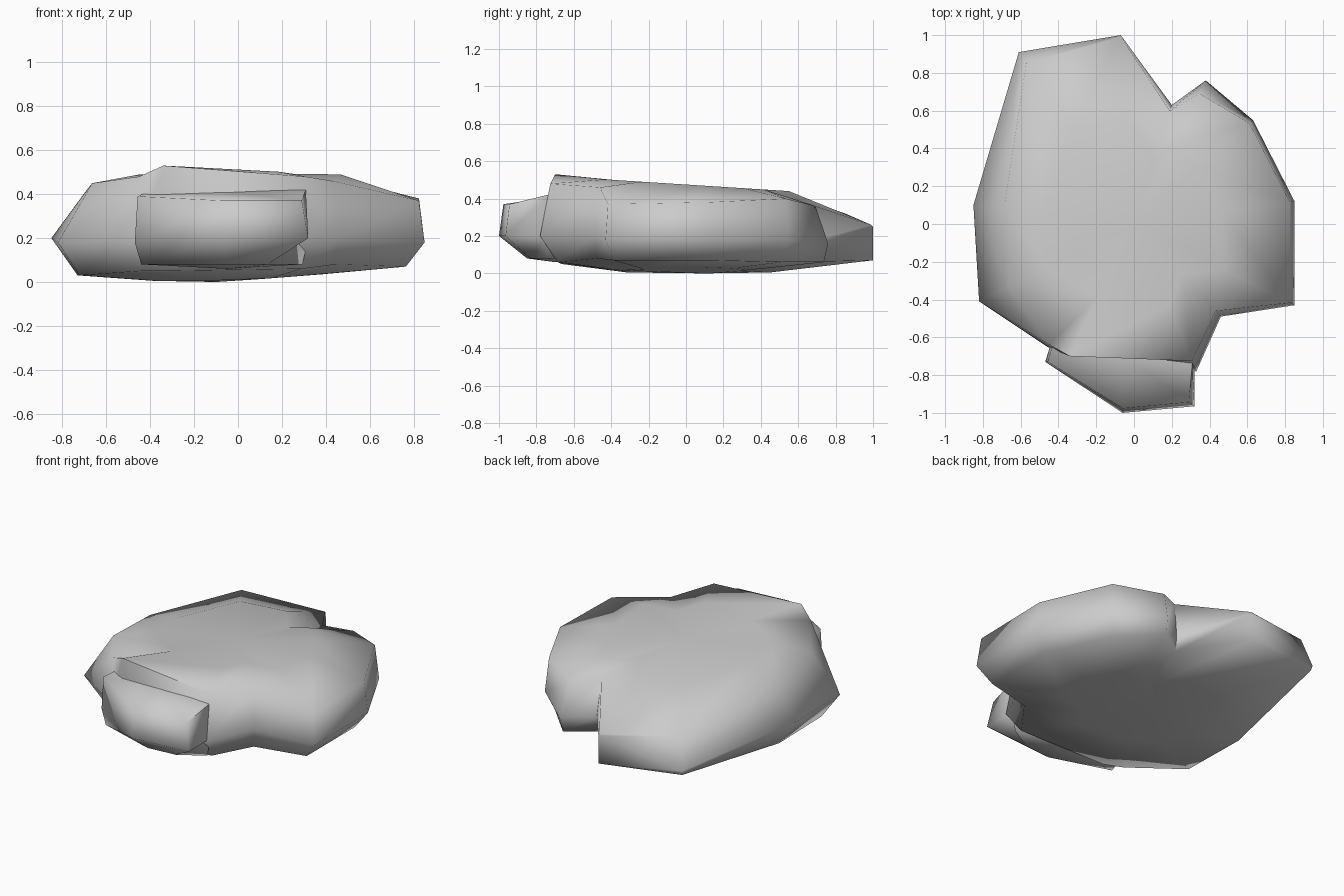
import bpy
import bmesh
import math

if "Cube" in bpy.data.objects:
    bpy.data.objects.remove(bpy.data.objects["Cube"], do_unlink=True)

stone = bpy.data.materials.new("stone_grey")
stone.use_nodes = True
grey = (0.6, 0.6, 0.6, 1)
stone.diffuse_color = grey
stone.node_tree.nodes["Principled BSDF"].inputs["Base Color"].default_value = grey


def loft(name, rings, top_point, bottom_point, smooth_angle):
    """Skin a stack of closed rings and close both ends with fans."""
    bm = bmesh.new()
    loops = [[bm.verts.new(point) for point in ring] for ring in rings]
    count = len(loops[0])
    top = bm.verts.new(top_point)
    bottom = bm.verts.new(bottom_point)
    for i in range(count):
        j = (i + 1) % count
        for lower, upper in zip(loops, loops[1:]):
            bm.faces.new((lower[i], lower[j], upper[j], upper[i]))
        bm.faces.new((loops[-1][i], loops[-1][j], top))
        bm.faces.new((loops[0][j], loops[0][i], bottom))
    bmesh.ops.recalc_face_normals(bm, faces=bm.faces)
    mesh = bpy.data.meshes.new(name)
    bm.to_mesh(mesh)
    bm.free()
    mesh.materials.append(stone)
    rock = bpy.data.objects.new(name, mesh)
    bpy.context.collection.objects.link(rock)
    bpy.ops.object.select_all(action="DESELECT")
    rock.select_set(True)
    bpy.context.view_layer.objects.active = rock
    bpy.ops.object.shade_smooth_by_angle(angle=math.radians(smooth_angle))


# Slab outline: x, y, girth height, rim height, rim scale, foot height, foot scale
slab = [
    (-.46, -.65, .19, .48, .98, .05, .95),
    (-.34, -.7, .2, .53, 1, .05, .95),
    (.33, -.78, .2, .48, .93, .06, .88),
    (.46, -.49, .2, .46, .94, .08, .97),
    (.85, -.43, .18, .37, .97, .07, .9),
    (.85, .12, .18, .38, .97, .07, .9),
    (.63, .55, .18, .4, .97, .06, .93),
    (.38, .76, .16, .36, .91, .06, .97),
    (.2, .63, .16, .39, .95, .06, .97),
    (-.07, 1, .25, .26, .99, .07, 1),
    (-.61, .91, .13, .32, .935, .1, .99),
    (-.85, .1, .2, .42, .81, .03, .86),
    (-.82, -.41, .18, .45, .81, .03, .88),
]
girth = [(x, y, z) for x, y, z, *rest in slab]
rim = [(x * k, y * k, z) for x, y, g, z, k, *rest in slab]
foot = [(x * k, y * k, z) for x, y, g, t, s, z, k in slab]
crown = [(x * .55, y * .55, .475 - .035 * y) for x, y, z in girth]
belly = [(x * .45, y * .45, .005 + .035 * max(x, 0)) for x, y, z in girth]
loft("rock_slab", [belly, foot, girth, rim, crown], (0, 0, .475), (-.1, .1, 0), 85)

# Low ledge under the front edge: x, y, girth height, rim height
ledge = [
    (-.47, -.73, .18, .39),
    (-.06, -1, .2, .37),
    (.32, -.965, .2, .37),
    (.32, -.74, .2, .42),
    (.2, -.5, .2, .42),
    (-.4, -.5, .2, .42),
]
middle = (-.05, -.7)


def shrink(x, y, scale):
    return (middle[0] + (x - middle[0]) * scale,
            middle[1] + (y - middle[1]) * scale)


ledge_girth = [(x, y, g) for x, y, g, t in ledge]
ledge_rim = [(*shrink(x, y, .92 if y < -.9 else .97), t) for x, y, g, t in ledge]
ledge_foot = [(*shrink(x, y, .5 if y < -.9 else .93), .08) for x, y, g, t in ledge]
loft("front_ledge", [ledge_foot, ledge_girth, ledge_rim],
     (*middle, .41), (*middle, .06), 85)
